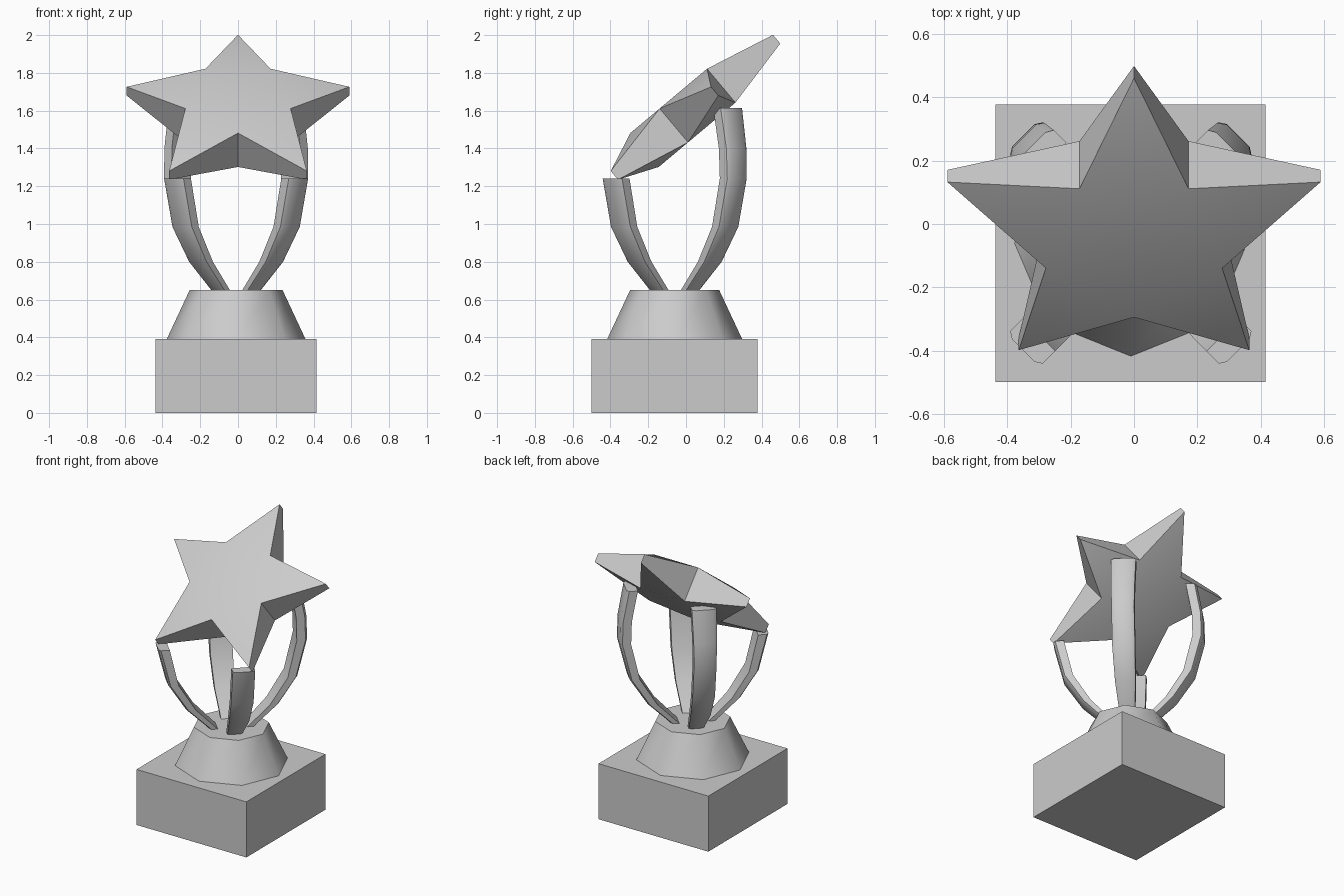
import bpy, bmesh
from math import sin, cos, pi, radians
from mathutils import Vector, Matrix

if "Cube" in bpy.data.objects:
    bpy.data.objects.remove(bpy.data.objects["Cube"])

CX, CY = -0.01, -0.06  # axis of the pedestal


def make(name, verts, faces, angle=30):
    bm = bmesh.new()
    vs = [bm.verts.new(v) for v in verts]
    for f in faces:
        bm.faces.new([vs[i] for i in f])
    bmesh.ops.recalc_face_normals(bm, faces=bm.faces)
    me = bpy.data.meshes.new(name)
    bm.to_mesh(me)
    bm.free()
    ob = bpy.data.objects.new(name, me)
    bpy.context.collection.objects.link(ob)
    if angle:
        bpy.ops.object.select_all(action='DESELECT')
        ob.select_set(True)
        bpy.context.view_layer.objects.active = ob
        bpy.ops.object.shade_smooth_by_angle(angle=radians(angle))
    return ob


def loft(name, rings, angle=30):
    n = len(rings[0])
    verts = [v for r in rings for v in r]
    faces = [(k * n + i, k * n + (i + 1) % n, (k + 1) * n + (i + 1) % n, (k + 1) * n + i)
             for k in range(len(rings) - 1) for i in range(n)]
    faces += [tuple(range(n)), tuple(range(len(verts) - n, len(verts)))]
    return make(name, verts, faces, angle)


# square plinth
loft("plinth", [[(x, y, z) for x, y in ((-.438, -.5), (.415, -.5), (.415, .378), (-.438, .378))]
                for z in (0, .39)], 0)

# eight-sided tapered pedestal
loft("pedestal", [[(CX + rx * cos(i * pi / 4), CY + ry * sin(i * pi / 4), z) for i in range(8)]
                  for z, rx, ry in ((.385, .37, .36), (.65, .246, .236))], 50)

# curved support ribs: (diagonal offset, height, width, thickness)
lower = [(.075, .635, .095, .05), (.19, .80, .13, .06), (.272, .985, .145, .065), (.315, 1.24, .145, .07)]
upper = [(.312, 1.40, .15, .07), (.285, 1.615, .16, .07)]


def rib(name, sx, sy, path):
    out = Vector((sx, sy, 0)).normalized()
    side = Vector((-out.y, out.x, 0))
    rings = []
    for d, z, w, t in path:
        c = Vector((CX + sx * d, CY + sy * d, z))
        rings.append([c + side * a * w / 2 + out * b * t / 2
                      for a, b in ((-1, -1), (1, -1), (1, .6), (.7, 1), (-.7, 1), (-1, .6))])
    loft(name, rings, 35)


for sx, s in ((-1, "left"), (1, "right")):
    rib("front_rib_" + s, sx, -1, lower)
    rib("back_rib_" + s, sx, 1, lower + upper)

# five-pointed star, thick at the centre and thin at the tips
R, r = .62, .293
star = []
for side in (1, -1):
    for i in range(10):
        a, rad, h = i * pi / 5, (r if i % 2 else R), (.117 if i % 2 else .03)
        star.append(Vector((rad * sin(a), rad * cos(a), side * h)))
faces = []
for o in (0, 10):
    faces.append([o + i for i in (1, 3, 5, 7, 9)])
    faces += [(o + (i - 1) % 10, o + i, o + i + 1) for i in range(0, 10, 2)]
faces += [(i, (i + 1) % 10, 10 + (i + 1) % 10, 10 + i) for i in range(10)]
tilt = Matrix.Translation((0, .005, 1.58)) @ Matrix.Rotation(radians(40), 4, 'X')
make("star", [tilt @ v for v in star], faces, 30)
